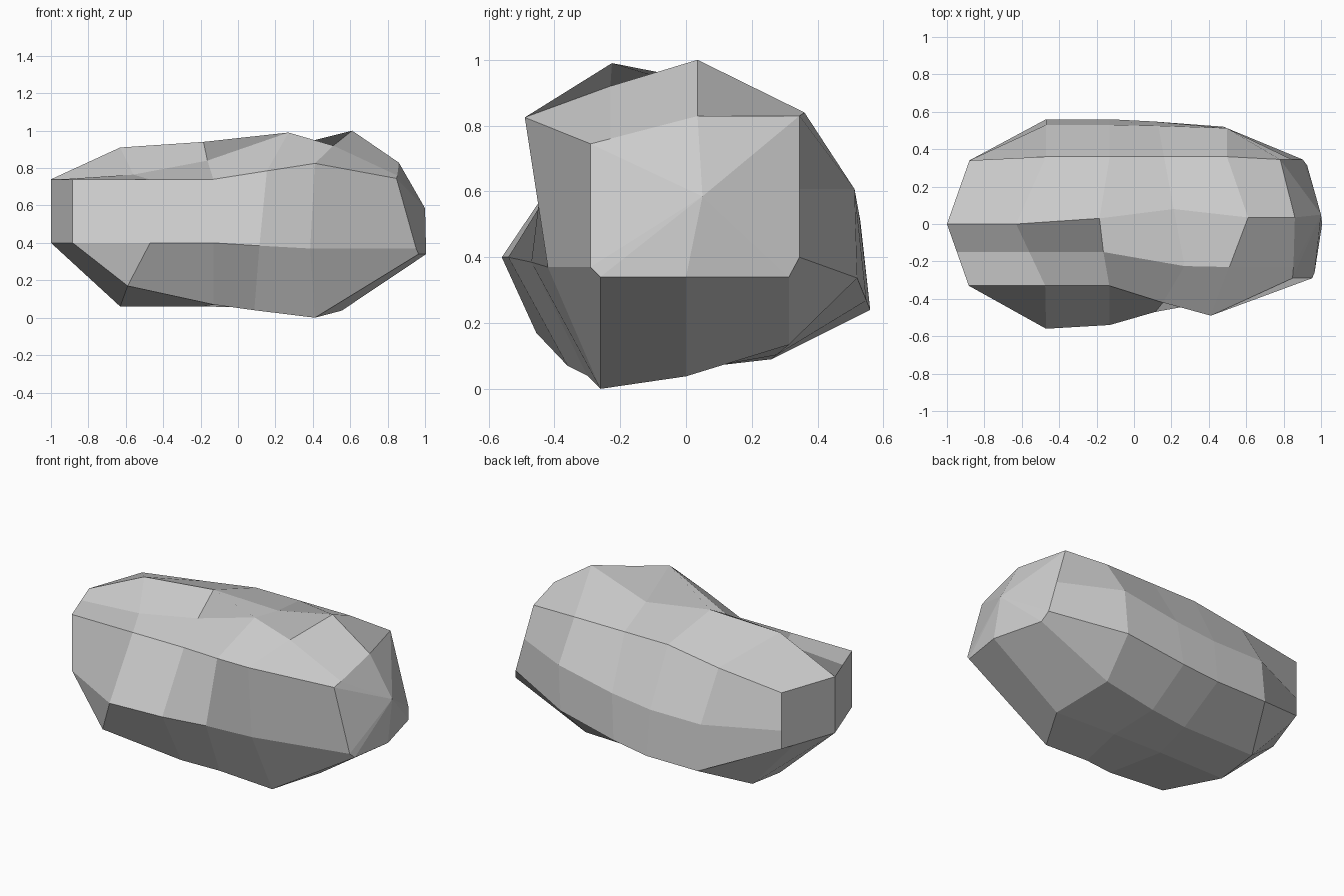
import bpy, bmesh

if "Cube" in bpy.data.objects:
    bpy.data.objects.remove(bpy.data.objects["Cube"])

# Low-poly boulder lofted through irregular cross-sections along x.
# Underside and back are shared by all sections: (y, z)
BACK = [(0, .06), (.26, .09), (.56, .24), (.53, .51), (.36, .84)]

# Section: x, bow, tilt, lean, then brow, low ridge, bottom edge, crest, crest front
SECTIONS = [
    (-.47, -.16, 0, 0, [(-.33, .74), (-.56, .40), (-.455, .17), (0, .91), (-.15, .765)]),
    (-.13, -.06, 0, 0, [(-.33, .74), (-.54, .40), (-.36, .07), (.03, .94), (-.15, .84)]),
    (.13, .06, 0, .1, [(-.42, .785), (-.47, .385), (-.30, .04), (.08, .90), (-.225, .99)]),
    (.44, .15, .1, .07, [(-.49, .825), (-.42, .37), (-.26, 0), (.035, 1), (-.23, .92)]),
]

bm = bmesh.new()


def profile(x, front):
    # The back rises and narrows toward the right; its upper ridge sags at the left
    k, sag = max(0, x), .15 * max(0, -.13 - x)
    (y0, z0), (y1, z1), (y2, z2), (y3, z3), (y4, z4) = BACK
    back = [(y0, z0 - .05 * k), (y1 + .12 * k, z1 + .1 * k), (y2 - .09 * k, z2 + .22 * k),
            (y3 - .04 * k, z3 + .22 * k), (y4, z4 - sag)]
    return front[:3] + back + front[3:]


def ring(x, bow, tilt, lean, points):
    foot = -.12 if x == SECTIONS[0][0] else 0
    return [bm.verts.new((x + bow * (1 - min(abs(y) / .34, 1)) + tilt * y + lean * (z - .54)
                          + foot * (z < .2) * (abs(y) > .1), y, z)) for y, z in points]


def left_outline(points):
    # The neighbouring outline squeezed into a box
    return [(min(max(y, -.33), .34), min(max(z, .40), .74)) for y, z in points]


def right_outline(points):
    # Squeezed likewise, with a sloping top edge and a raised back corner
    out = []
    for y, z in points:
        y = min(max(y, -.29), .345)
        low = .40 if y > .34 else .34
        out.append((y, min(max(z, low), .83, .82 + .26 * min(y, .1))))
    return out


profiles = [profile(s[0], s[4]) for s in SECTIONS]
rings = [ring(-.88, -.12, 0, 0, left_outline(profiles[0]))]
rings += [ring(*s[:4], p) for s, p in zip(SECTIONS, profiles)]
rings.append(ring(.88, .07, -.05, -.28, right_outline(profiles[-1])))
n = len(rings[0])

# Hump on the crest
rings[3][9].co.x = .27
rings[4][9].co.x = .51

# Side facets
for a, b in zip(rings, rings[1:]):
    for i in range(n):
        j = (i + 1) % n
        bm.faces.new((a[i], a[j], b[j], b[i]))

# Left end: two flat facets meeting on a vertical edge
left = rings[0]
bm.faces.new([left[i] for i in (0, 1, 3, 8, 9)])
bm.faces.new([left[i] for i in (3, 4, 5, 6, 7, 8)])

# Right end: facets around a slightly raised centre
tip = bm.verts.new((1, .05, .585))
for i in range(n):
    bm.faces.new((rings[-1][i], rings[-1][(i + 1) % n], tip))

bmesh.ops.remove_doubles(bm, verts=bm.verts, dist=.001)
bmesh.ops.recalc_face_normals(bm, faces=bm.faces)
mesh = bpy.data.meshes.new("boulder")
bm.to_mesh(mesh)
bm.free()
bpy.context.collection.objects.link(bpy.data.objects.new("boulder", mesh))
